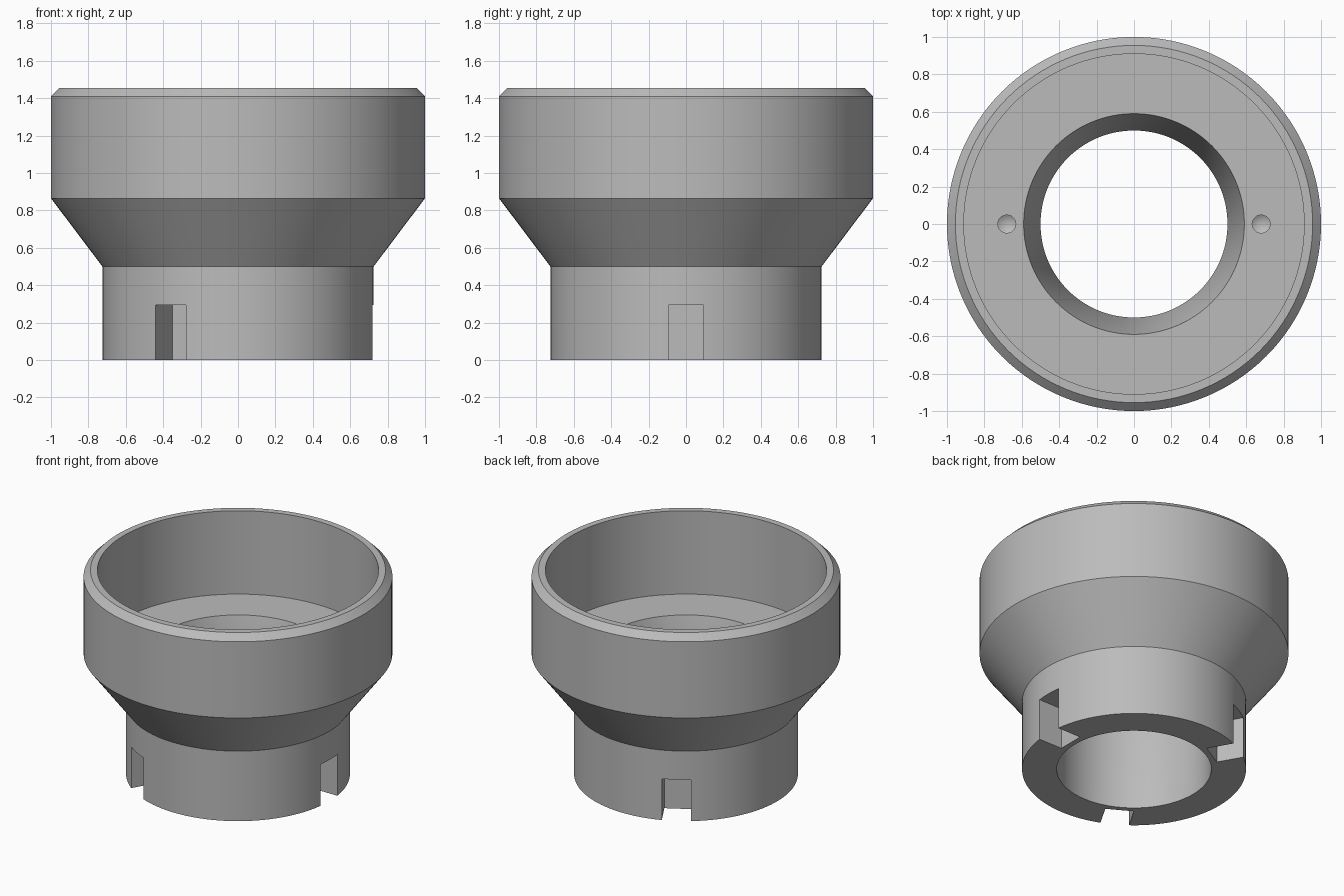
import bpy, bmesh, math
from mathutils import Matrix

if "Cube" in bpy.data.objects:
    bpy.data.objects.remove(bpy.data.objects["Cube"])

SEG = 128
grey = bpy.data.materials.new("mid grey")
grey.diffuse_color = (0.5, 0.5, 0.5, 1)
grey.use_nodes = True
grey.node_tree.nodes["Principled BSDF"].inputs["Base Color"].default_value = grey.diffuse_color


def lathe(name, profile, closed, at=(0, 0, 0), seg=SEG):
    """Revolve (radius, z) points about z; points on the axis become poles."""
    bm = bmesh.new()
    rings = []
    for r, z in profile:
        n = 1 if r == 0 else seg
        rings.append([bm.verts.new((r * math.cos(2 * math.pi * i / seg),
                                    r * math.sin(2 * math.pi * i / seg), z)) for i in range(n)])
    pairs = list(zip(rings, rings[1:])) + ([(rings[-1], rings[0])] if closed else [])
    for a, b in pairs:
        for i in range(seg):
            j = (i + 1) % seg
            quad = [a[i % len(a)], a[j % len(a)], b[j % len(b)], b[i % len(b)]]
            bm.faces.new(list(dict.fromkeys(quad)))
    bmesh.ops.recalc_face_normals(bm, faces=bm.faces)
    return finish(name, bm, at)


def finish(name, bm, at=(0, 0, 0)):
    mesh = bpy.data.meshes.new(name)
    bm.to_mesh(mesh)
    bm.free()
    mesh.materials.append(grey)
    ob = bpy.data.objects.new(name, mesh)
    ob.location = at
    bpy.context.collection.objects.link(ob)
    return ob


# Cup on a narrower neck, with a stepped bore that flares to the cup floor
adapter = lathe("adapter_body", [
    (0.50, 0), (0.725, 0), (0.725, 0.50), (1.0, 0.865), (1.0, 1.41),
    (0.955, 1.455), (0.91, 1.455), (0.91, 0.86), (0.59, 0.86), (0.50, 0.50)], True)

cutters = []
# Three notches around the neck's lower edge
for k in range(3):
    bm = bmesh.new()
    bmesh.ops.create_cube(bm, size=1)
    bm.transform(Matrix.Rotation(k * math.tau / 3, 4, "Z")
                 @ Matrix.Translation((0.536 + 0.2, 0, 0.095))
                 @ Matrix.Diagonal((0.4, 0.188, 0.40, 1)))
    cutters.append(finish(f"notch_cutter_{k}", bm))

# Two drilled holes in the cup floor with conical tips
for side in (-1, 1):
    cutters.append(lathe(f"hole_cutter_{side}", [
        (0, 0.68), (0.048, 0.71), (0.048, 0.92), (0, 0.92)], False,
        (side * 0.68, 0, 0), 32))

for cutter in cutters:
    cutter.hide_render = True
    cutter.hide_set(True)
    mod = adapter.modifiers.new(cutter.name, "BOOLEAN")
    mod.operation = "DIFFERENCE"
    mod.solver = "EXACT"
    mod.object = cutter

# Apply the cuts, drop the cutters and smooth the round walls
bpy.context.view_layer.objects.active = adapter
adapter.select_set(True)
for mod in list(adapter.modifiers):
    bpy.ops.object.modifier_apply(modifier=mod.name)
for cutter in cutters:
    bpy.data.objects.remove(cutter)
bpy.ops.object.shade_smooth_by_angle(angle=math.radians(30))
